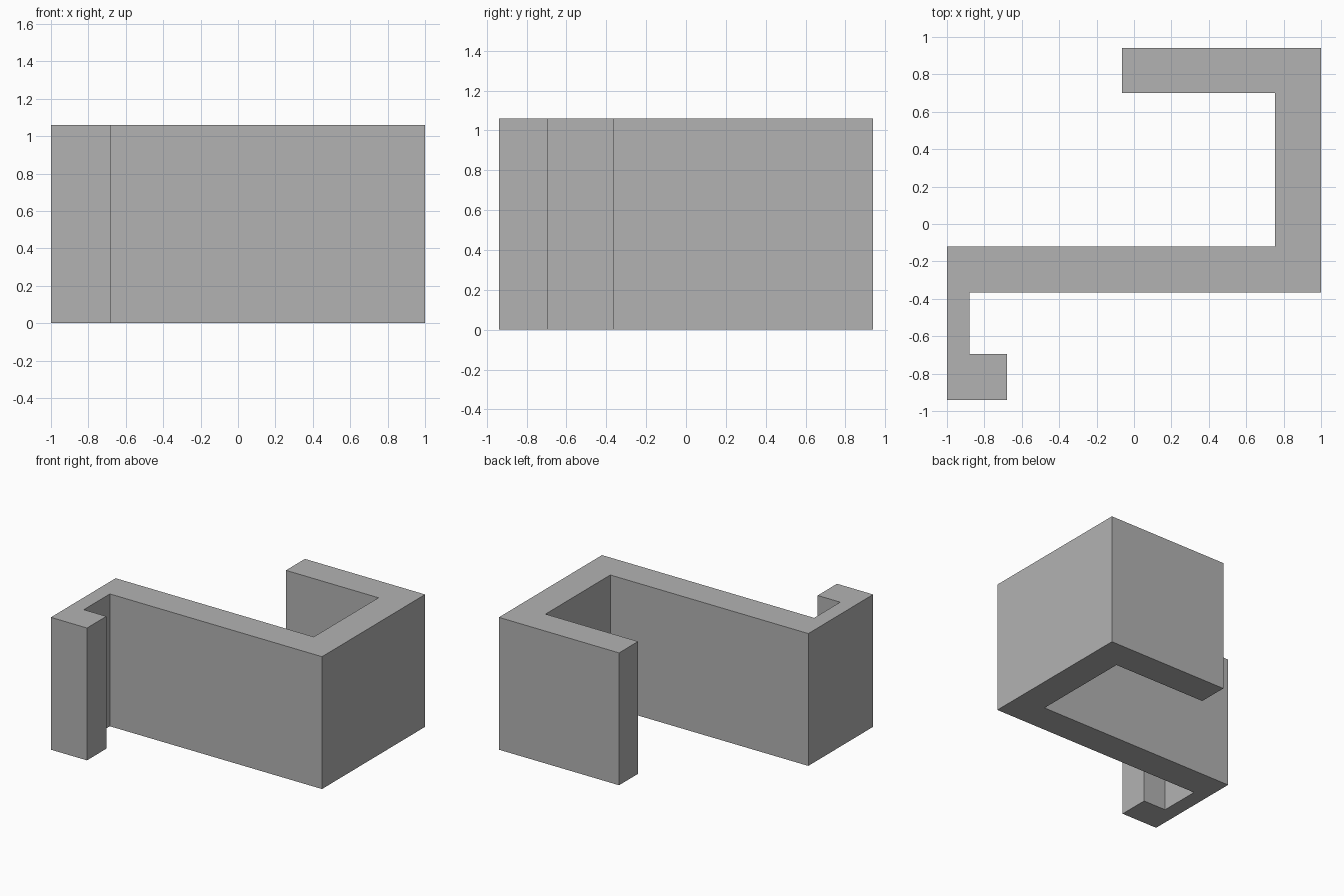
import bpy
import bmesh

HEIGHT = 1.06

cube = bpy.data.objects.get("Cube")
if cube:
    bpy.data.objects.remove(cube, do_unlink=True)

# Plain grey material
grey = bpy.data.materials.new("plain grey")
grey.use_nodes = True
colour = (0.45, 0.45, 0.45, 1)
grey.diffuse_color = colour
grey.node_tree.nodes["Principled BSDF"].inputs["Base Color"].default_value = colour

# Outline of the hooked section, counter-clockwise from above
outline = [
    (-1, -0.94), (-0.68, -0.94), (-0.68, -0.695), (-0.88, -0.695),
    (-0.88, -0.365), (1, -0.365), (1, 0.94), (-0.065, 0.94),
    (-0.065, 0.70), (0.755, 0.70), (0.755, -0.12), (-1, -0.12),
]

# Extrude the section straight up
bm = bmesh.new()
base = bm.faces.new([bm.verts.new((x, y, 0)) for x, y in outline])
result = bmesh.ops.extrude_face_region(bm, geom=[base], use_keep_orig=True)
top_verts = [g for g in result["geom"] if isinstance(g, bmesh.types.BMVert)]
bmesh.ops.translate(bm, verts=top_verts, vec=(0, 0, HEIGHT))
bmesh.ops.recalc_face_normals(bm, faces=bm.faces)

mesh = bpy.data.meshes.new("hooked_bracket")
bm.to_mesh(mesh)
bm.free()
mesh.materials.append(grey)
bracket = bpy.data.objects.new("hooked_bracket", mesh)
bpy.context.collection.objects.link(bracket)
